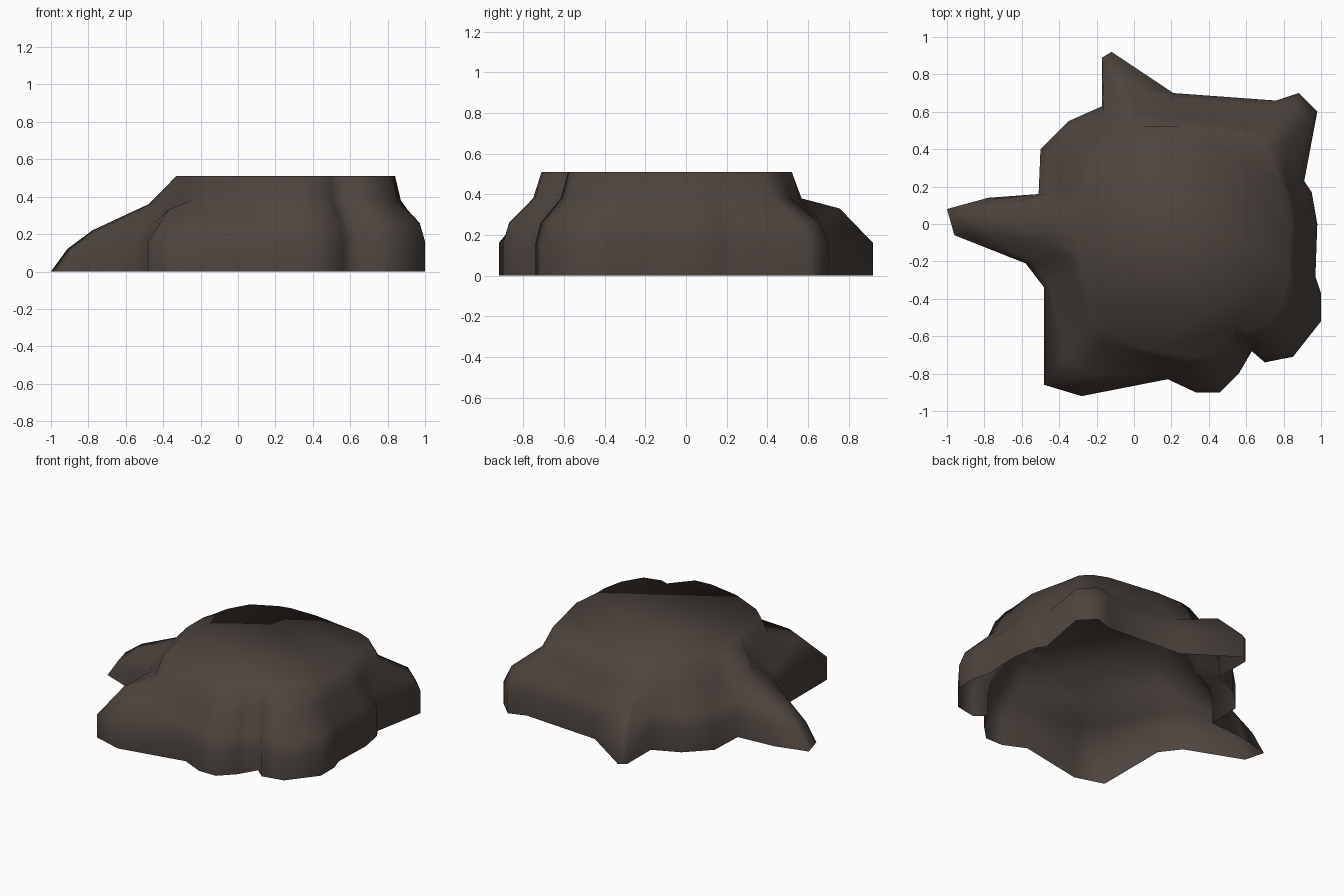
import bpy
import math

if "Cube" in bpy.data.objects:
    bpy.data.objects.remove(bpy.data.objects["Cube"])

# Ground outline of the rock with its jutting spurs, counter-clockwise
FOOT = [(.98, .60), (.88, .70), (.76, .66), (.21, .70), (-.12, .92), (-.17, .89),
        (-.17, .63), (-.35, .55), (-.50, .40), (-.51, .16), (-.78, .14), (-1.0, .08),
        (-.96, -.06), (-.58, -.21), (-.48, -.34), (-.48, -.86), (-.28, -.92), (.18, -.83),
        (.33, -.90), (.46, -.90), (.56, -.80), (.63, -.68), (.70, -.74), (.85, -.71),
        (1.0, -.52), (1.0, -.37), (.97, -.28), (.98, 0), (.95, .17), (.91, .23)]
# Matching rim of the flat top
RIM = [(.76, .37), (.70, .43), (.60, .47), (.24, .52), (.04, .52), (-.04, .50),
       (-.12, .46), (-.20, .42), (-.28, .28), (-.31, .15), (-.33, .09), (-.33, .01),
       (-.33, -.08), (-.31, -.16), (-.28, -.25), (-.22, -.50), (-.14, -.57), (.08, -.67),
       (.30, -.71), (.42, -.70), (.49, -.62), (.54, -.56), (.59, -.58), (.71, -.55),
       (.79, -.42), (.82, -.28), (.82, -.20), (.84, 0), (.81, .14), (.79, .22)]
# Profiles as (share of the way to the rim, height)
WALL = [(0, 0), (0, .16), (.16, .26), (.78, .38), (1, .51)]
CORNER = [(0, 0), (0, .16), (.41, .33), (.88, .38), (1, .51)]
SPUR = [(0, 0), (.13, .12), (.33, .22), (.78, .36), (1, .51)]


def mix(a, b, k):
    return a + (b - a) * min(1, max(0, k))


verts, faces = [], []
n = len(FOOT)
for wall, corner, spur in zip(WALL, CORNER, SPUR):
    for (fx, fy), (rx, ry) in zip(FOOT, RIM):
        # long reaches rise as corners, the left spur slopes down to its tip
        reach = math.hypot(fx - rx, fy - ry)
        t, z = [mix(mix(w, c, (reach - .32) / .08), s, (-fx - .55) / .3)
                for w, c, s in zip(wall, corner, spur)]
        verts.append((mix(fx, rx, t), mix(fy, ry, t), z))

# Walls between rings (the underside stays open)
for r in range(len(WALL) - 1):
    for i in range(n):
        j = (i + 1) % n
        faces.append((r * n + i, r * n + j, (r + 1) * n + j, (r + 1) * n + i))

# Flat top
faces.append(tuple(range((len(WALL) - 1) * n, len(WALL) * n)))

mesh = bpy.data.meshes.new("rock_mound")
mesh.from_pydata(verts, [], faces)
rock = bpy.data.objects.new("rock_mound", mesh)
bpy.context.collection.objects.link(rock)

stone = bpy.data.materials.new("dark brown stone")
stone.diffuse_color = (.075, .058, .048, 1)
stone.use_nodes = True
stone.node_tree.nodes["Principled BSDF"].inputs["Base Color"].default_value = stone.diffuse_color
mesh.materials.append(stone)
mesh.shade_smooth()
